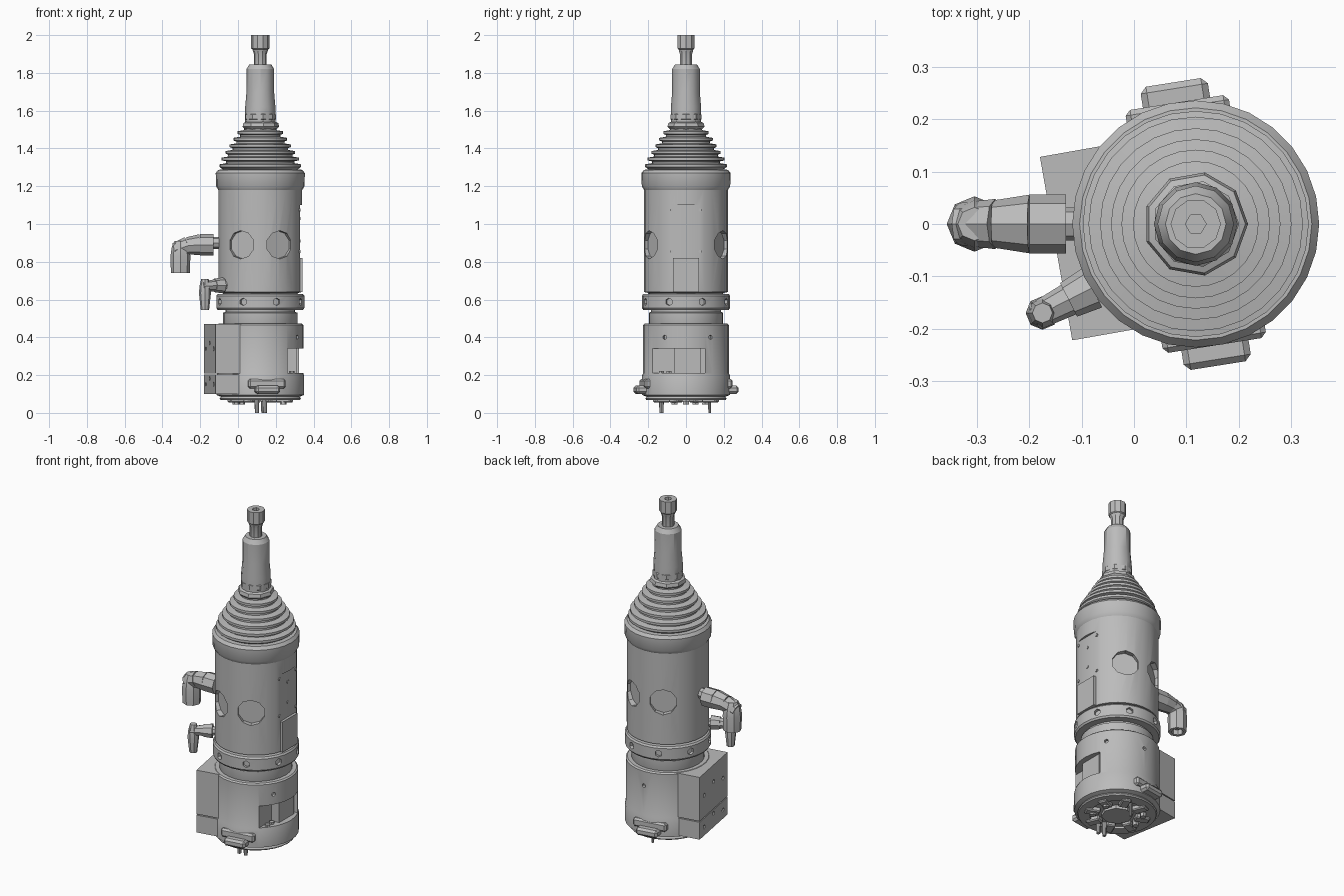
import bpy, bmesh, math
from mathutils import Vector, Matrix

if "Cube" in bpy.data.objects:
    bpy.data.objects.remove(bpy.data.objects["Cube"])

AXIS = Vector((0.118, 0, 0))
metal = bpy.data.materials.new("light grey metal")
metal.use_nodes = True
grey = (0.5, 0.5, 0.5, 1)
metal.diffuse_color = grey
metal.node_tree.nodes["Principled BSDF"].inputs["Base Color"].default_value = grey


def finish(name, bm, matrix=None):
    """Turn a bmesh into a named object placed in the model."""
    if matrix:
        bm.transform(matrix)
    bmesh.ops.recalc_face_normals(bm, faces=bm.faces)
    mesh = bpy.data.meshes.new(name)
    bm.to_mesh(mesh)
    bm.free()
    mesh.materials.append(metal)
    obj = bpy.data.objects.new(name, mesh)
    bpy.context.collection.objects.link(obj)
    return obj


def lathe(name, profile, sides=28, matrix=None):
    """Closed solid of revolution about z from (radius, height) points."""
    bm = bmesh.new()
    rings = []
    for r, z in profile:
        rings.append([bm.verts.new((r * math.cos(i * math.tau / sides),
                                    r * math.sin(i * math.tau / sides), z))
                      for i in range(sides)])
    for a, b in zip(rings, rings[1:]):
        for i in range(sides):
            j = (i + 1) % sides
            bm.faces.new((a[i], a[j], b[j], b[i]))
    bm.faces.new(rings[0])
    bm.faces.new(rings[-1])
    return finish(name, bm, matrix or Matrix.Translation(AXIS))


def box(name, low, high, matrix=None, bevel=0):
    bm = bmesh.new()
    low, high = Vector(low), Vector(high)
    bmesh.ops.create_cube(bm, size=1, matrix=Matrix.Translation((low + high) / 2)
                          @ Matrix.Diagonal((*(high - low), 1)))
    if bevel:
        bmesh.ops.bevel(bm, geom=bm.edges[:], offset=bevel, segments=1, affect='EDGES')
    return finish(name, bm, matrix)


def radial(angle, height):
    """Frame on the axis whose local z points outwards at an angle in degrees."""
    return (Matrix.Translation(AXIS + Vector((0, 0, height)))
            @ Matrix.Rotation(math.radians(angle), 4, 'Z')
            @ Matrix.Rotation(math.pi / 2, 4, 'Y'))


def rod(name, start, end, r, sides=8, r2=None):
    start, end = Vector(start), Vector(end)
    way = end - start
    turn = way.to_track_quat('Z', 'Y').to_matrix().to_4x4()
    return lathe(name, [(r, 0), (r2 or r, way.length)], sides,
                 Matrix.Translation(start) @ turn)


def cut(obj, *cutters):
    bpy.context.view_layer.objects.active = obj
    for c in cutters:
        m = obj.modifiers.new("cut", 'BOOLEAN')
        m.operation, m.solver, m.object = 'DIFFERENCE', 'EXACT', c
        bpy.ops.object.modifier_apply(modifier=m.name)
        bpy.data.objects.remove(c)


def hole(angle, height, r, near, far, sides=8):
    return lathe("hole_cutter", [(r, near), (r, far)], sides, radial(angle, height))


# Main housing with four round windows and a flat screw panel
housing = lathe("main_housing", [(.19, .62), (.2, .635), (.222, .64), (.222, 1.19),
                                 (.2, 1.2), (.2, 1.25)])
for a in (-118, -62, 62, 118):
    cut(housing, hole(a, .89, .075, .19, .3, 10))
cut(housing, box("panel_cutter", (.327, -.12, .82), (.4, .12, 1.1)))
for y, z in ((-.075, 1.075), (.075, 1.075), (-.075, .855), (.075, .855), (0, 1.03), (0, .91)):
    rod("panel_screw", (.318, y, z), (.331, y, z), .009, 6)
box("housing_rib", (.31, -.07, .64), (.342, .07, .82))

# Shoulder cap and ribbed bellows
lathe("shoulder_cap", [(.222, 1.18), (.234, 1.2), (.236, 1.27), (.222, 1.287), (.15, 1.29)])
folds = [(.15, 1.28), (.2, 1.29)]
for r, z in ((.216, 1.31), (.205, 1.345), (.183, 1.38), (.162, 1.415),
             (.142, 1.45), (.12, 1.485)):
    folds += [(r, z - .008), (r, z + .006), (r - .035, z + .012), (r - .035, z + .022)]
lathe("bellows", folds + [(.08, 1.52)])

# Shaft, nut and drive tip
lathe("shaft_nut", [(.085, 1.5), (.1, 1.515), (.095, 1.535), (.07, 1.545),
                    (.083, 1.555), (.083, 1.58), (.07, 1.59)], 9)
lathe("shaft", [(.08, 1.54), (.08, 1.62), (.073, 1.7), (.073, 1.82), (.058, 1.845)], 12)
tip = lathe("drive_tip", [(.034, 1.83), (.034, 1.9), (.042, 1.925), (.048, 1.93), (.048, 2)], 10)
cut(tip, lathe("hex_cutter", [(.02, 1.96), (.02, 2.1)], 6))

# Slotted ring and lower collar
ring = lathe("slotted_ring", [(.19, .545), (.226, .545), (.233, .555), (.233, .62),
                              (.226, .63), (.19, .63)])
for k in range(8):
    cut(ring, hole(22 + 45 * k, .588, .02, .215, .3, 6))
lathe("lower_collar", [(.19, .44), (.197, .46), (.197, .53), (.185, .535),
                       (.185, .56)])

# Lower body with a side notch, screws on its floor and an inner post
base = lathe("lower_body", [(.195, .08), (.232, .095), (.232, .2), (.228, .208),
                            (.228, .465), (.22, .472)])
cut(base, box("notch_cutter", (.262, -.25, .21), (.45, .1, .34)))
for a, z in ((-30, .4), (35, .4), (-130, .38), (90, .38), (-60, .15), (150, .15)):
    cut(base, hole(a, z, .012, .21, .3, 6))
box("notch_post", (.25, -.06, .205), (.312, .08, .345))
for y in (-.13, -.09):
    rod("notch_screw", (.285, y, .205), (.285, y, .222), .015, 6)

# Side manifold in two stacked blocks, turned ten degrees
turned = Matrix.Translation(AXIS) @ Matrix.Rotation(math.radians(10), 4, 'Z')
for label, low, high in (("lower", .1, .203), ("upper", .209, .47)):
    block = box(label + "_manifold", (-.271, -.178, low), (-.05, .178, high), turned)
    for y in (-.12, 0, .12):
        port = Matrix.Translation((-.28, y, (low + high) / 2 + .03 * (y == 0)))
        cut(block, lathe("port_cutter", [(.012, 0), (.012, .04)], 8,
                         turned @ port @ Matrix.Rotation(math.pi / 2, 4, 'Y')))

# Underside plate with clamp segments, centre boss and locating pins
under = lathe("bottom_plate", [(.21, .068), (.215, .075), (.2, .1)])
cut(under, lathe("recess_cutter", [(.15, .05), (.15, .08)], 20))
lathe("centre_boss", [(.085, .06), (.085, .09)], 8)
for k in range(8):
    spin = Matrix.Translation(AXIS) @ Matrix.Rotation(math.tau * (k + .5) / 8, 4, 'Z')
    box("clamp_segment", (.1, -.025, .055), (.18, .025, .085), spin, .006)
for x, y, r in ((.1, -.13, .014), (.142, -.13, .014), (.13, .125, .009)):
    rod("locating_pin", (x, y, .09), (x, y, 0), r, 8, r * .75)
for x, y in ((-.01, 0), (.24, .05), (.24, -.06), (.02, .1)):
    rod("plate_screw", (x, y, .09), (x, y, .045), .018, 6)

# Latches standing out at front and back
for side in (1, -1):
    flip = Matrix.Translation(AXIS) @ Matrix.Rotation(0 if side > 0 else math.pi, 4, 'Z')
    lean = flip @ Matrix.Rotation(math.radians(9), 4, 'Z')
    box("latch", (-.065, .18, .1), (.065, .274, .145), lean, .012)
    box("latch_bracket", (-.1, .16, .13), (.1, .235, .18), lean, .01)


# Elbow fittings made of tapered segments
def elbow(label, sections, nozzle):
    for i, (a, b, r, r2) in enumerate(sections):
        rod(f"{label}_arm_{i + 1}", a, b, r, 8, r2)
    top, bottom, r, r2 = nozzle
    lathe(label + "_nozzle", [(r * .6, bottom[2] + .03), (r * .6, bottom[2]), (r2, bottom[2]),
                              (r, bottom[2] + .09), (r * .85, top[2] - .03),
                              (r * .6, top[2])], 8, Matrix.Translation((top[0], top[1], 0)))


elbow("upper_fitting", [((-.08, 0, .9), (-.14, 0, .9), .032, .032),
                        ((-.13, 0, .89), (-.2, 0, .89), .056, .056),
                        ((-.2, 0, .89), (-.27, 0, .885), .056, .045),
                        ((-.265, 0, .885), (-.335, 0, .86), .048, .04)],
      ((-.305, 0, .91), (-.305, 0, .74), .053, .05))
elbow("lower_fitting", [((-.03, -.095, .675), (-.08, -.122, .675), .025, .025),
                        ((-.08, -.122, .675), (-.125, -.145, .675), .042, .036),
                        ((-.12, -.142, .675), (-.19, -.178, .67), .032, .026)],
      ((-.175, -.17, .71), (-.175, -.17, .545), .032, .022))

# Smooth shading with sharp creases
for obj in bpy.context.view_layer.objects:
    obj.select_set(obj.type == 'MESH')
    bpy.context.view_layer.objects.active = obj
bpy.ops.object.shade_smooth_by_angle(angle=math.radians(30))
